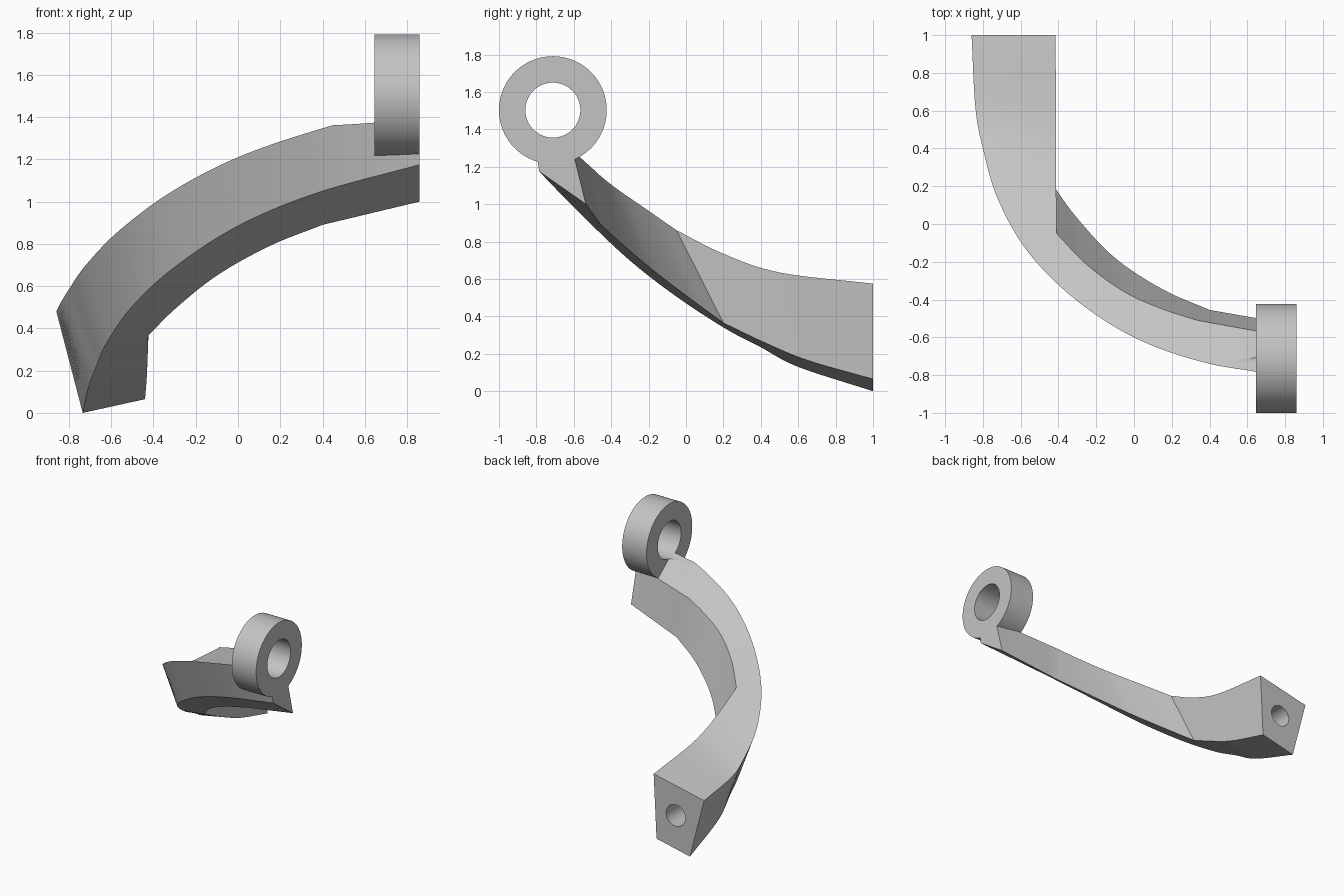
import bpy
import bmesh
import math
from mathutils import Vector

default = bpy.data.objects.get("Cube")
if default:
    bpy.data.objects.remove(default, do_unlink=True)

grey = bpy.data.materials.new("plain_grey")
grey.use_nodes = True
grey.diffuse_color = (0.55, 0.55, 0.55, 1)
grey.node_tree.nodes["Principled BSDF"].inputs["Base Color"].default_value = (0.55, 0.55, 0.55, 1)


def add_object(name, bm):
    mesh = bpy.data.meshes.new(name)
    bmesh.ops.recalc_face_normals(bm, faces=bm.faces)
    bm.to_mesh(mesh)
    bm.free()
    mesh.materials.append(grey)
    obj = bpy.data.objects.new(name, mesh)
    bpy.context.collection.objects.link(obj)
    return obj


def add_cylinder(name, start, end, radius):
    """Solid cylinder running from one point to another."""
    start, end = Vector(start), Vector(end)
    axis = end - start
    bm = bmesh.new()
    bmesh.ops.create_cone(bm, cap_ends=True, segments=96, radius1=radius,
                          radius2=radius, depth=axis.length)
    turn = axis.to_track_quat('Z', 'Y').to_matrix().to_4x4()
    bmesh.ops.transform(bm, matrix=turn, verts=bm.verts)
    bmesh.ops.translate(bm, vec=(start + end) / 2, verts=bm.verts)
    return add_object(name, bm)


def activate(obj):
    bpy.ops.object.select_all(action='DESELECT')
    obj.select_set(True)
    bpy.context.view_layer.objects.active = obj


def cut(obj, cutter):
    cutter.hide_render = True
    mod = obj.modifiers.new("cut", 'BOOLEAN')
    mod.operation = 'DIFFERENCE'
    mod.solver = 'EXACT'
    mod.object = cutter
    activate(obj)
    bpy.ops.object.modifier_apply(modifier=mod.name)


def smooth_path(points, steps):
    """Smooth curve through the points, with the same steps in each span."""
    pts = [Vector(p) for p in points]
    pts = [pts[0] * 2 - pts[1]] + pts + [pts[-1] * 2 - pts[-2]]
    path = []
    for a, b, c, d in zip(pts, pts[1:], pts[2:], pts[3:]):
        for i in range(steps):
            t = i / steps
            path.append(b + (c - a) * t / 2 + (a * 2 - b * 5 + c * 4 - d) * t * t / 2
                        + (b * 3 - a - c * 3 + d) * t ** 3 / 2)
    return path + [pts[-2]]


# Corner rails of the arm, from the foot to the eye
outer_top = [(-.86, 1, .48), (-.84, .62, .52), (-.80, .4, .585), (-.72, .13, .70),
             (-.56, -.15, .865), (-.31, -.4, 1.05), (0, -.6, 1.21),
             (.36, -.73, 1.335), (.86, -.83, 1.475)]
outer_bottom = [(-.735, 1, 0), (-.705, .6, .13), (-.665, .4, .235), (-.62, .21, .335),
                (-.50, -.05, .505), (-.3, -.29, .69), (0, -.5, .885),
                (.37, -.655, 1.04), (.86, -.785, 1.175)]
inner_bottom = [(-.44, 1, .065), (-.432, .65, .165), (-.428, .42, .26), (-.425, .2, .365),
                (-.3, .03, .49), (-.1, -.18, .65), (.15, -.345, .79),
                (.4, -.455, .89), (.86, -.535, 1)]
inner_top = [(-.415, 1, .575), (-.413, .5, .635), (-.412, .2, .735), (-.41, -.05, .86),
             (-.25, -.215, .975), (-.05, -.36, 1.075), (.15, -.45, 1.145),
             (.335, -.51, 1.2), (.86, -.605, 1.285)]
STEPS = 8


def kinked_path(points):
    """Inner rails have a hard bend at the foot and another near the eye."""
    return (smooth_path(points[:4], STEPS)[:-1] + smooth_path(points[3:8], STEPS)[:-1]
            + smooth_path(points[7:], STEPS))


# Arm: loft between the four rails
rails = [smooth_path(outer_top, STEPS), smooth_path(outer_bottom, STEPS),
         kinked_path(inner_bottom), kinked_path(inner_top)]
bm = bmesh.new()
rings = [[bm.verts.new(p) for p in section] for section in zip(*rails)]
for near, far in zip(rings, rings[1:]):
    for i in range(4):
        j = (i + 1) % 4
        bm.faces.new((near[i], near[j], far[j], far[i]))
bm.faces.new(rings[0])
bm.faces.new(rings[-1])
arm = add_object("curved_arm", bm)

# Eye: thick ring at the upper end
EYE_Y, EYE_Z = -.712, 1.503
eye = add_cylinder("eye_ring", (.645, EYE_Y, EYE_Z), (.86, EYE_Y, EYE_Z), .288)

# Bore through the eye and the arm tip, and a blind hole in the foot
bore = add_cylinder("bore_cutter", (.25, EYE_Y, EYE_Z), (1, EYE_Y, EYE_Z), .147)
socket = add_cylinder("foot_hole_cutter", (-.61, .65, .295), (-.61, 1.1, .295), .085)
cut(eye, bore)
cut(arm, bore)
cut(arm, socket)
for helper in (bore, socket):
    bpy.data.objects.remove(helper, do_unlink=True)

for part in (arm, eye):
    activate(part)
    bpy.ops.object.shade_smooth_by_angle(angle=math.radians(25))
